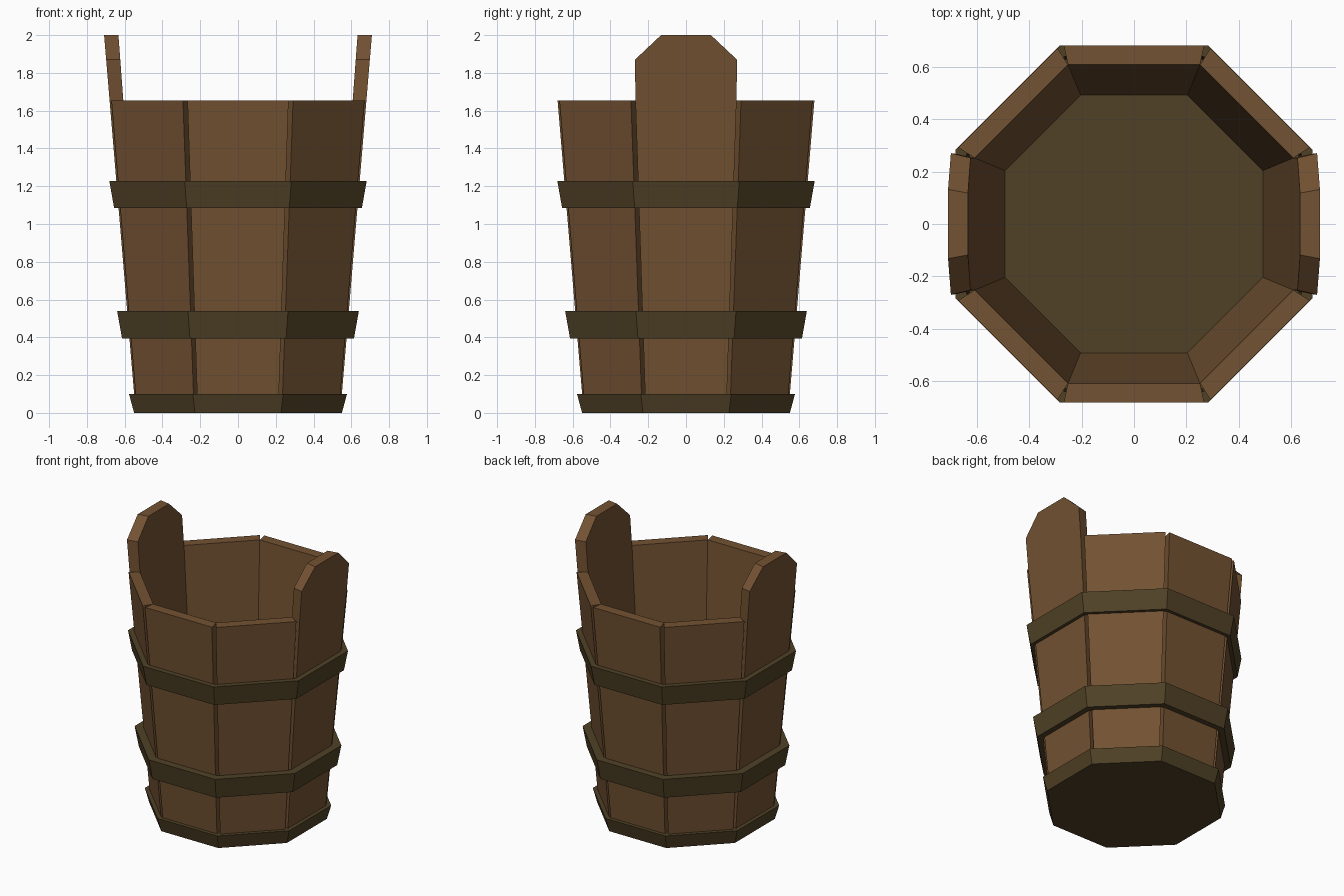
import bpy, math
from mathutils import Matrix

if "Cube" in bpy.data.objects:
    bpy.data.objects.remove(bpy.data.objects["Cube"])

T = math.tan(math.pi / 8)      # half side / apothem of an octagon
INNER = 0.893                  # inner wall as a fraction of the outer wall
Z0, Z1 = 0.1, 1.655            # stave bottom and rim heights


def material(name, rgb):
    m = bpy.data.materials.new(name)
    m.diffuse_color = (*rgb, 1)
    m.use_nodes = True
    m.node_tree.nodes["Principled BSDF"].inputs["Base Color"].default_value = m.diffuse_color
    return m


wood = material("brown wood", (0.171, 0.084, 0.032))
hoop = material("dark olive hoop", (0.080, 0.053, 0.019))


def wall(z):
    """Outer apothem of the staves at height z."""
    return 0.55 + (z - Z0) * 0.0836


def make(name, verts, faces, mat):
    me = bpy.data.meshes.new(name)
    me.from_pydata(verts, [], faces)
    me.materials.append(mat)
    ob = bpy.data.objects.new(name, me)
    bpy.context.collection.objects.link(ob)
    return ob


def octagon(apothem, z):
    r = apothem / math.cos(math.pi / 8)
    return [(r * math.cos((i + 0.5) * math.pi / 4),
             r * math.sin((i + 0.5) * math.pi / 4), z) for i in range(8)]


def stave(name, angle, profile):
    """profile: (height, outer half width, inner half width) going up the +x plank."""
    out = [(wall(z), s * wo, z) for z, wo, wi in profile for s in (-1, 1)]
    inn = [(wall(z) * INNER, s * wi, z) for z, wo, wi in profile for s in (-1, 1)]
    n = len(out)
    faces = [(0, n, n + 1, 1), (n - 2, n - 1, 2 * n - 1, 2 * n - 2)]
    for i in range(0, n - 2, 2):
        a, b, c, d = i, i + 1, i + 3, i + 2
        faces += [(a, b, c, d), (n + b, n + a, n + d, n + c),
                  (a, d, n + d, n + a), (b, n + b, n + c, c)]
    ob = make(name, out + inn, faces, wood)
    ob.data.transform(Matrix.Rotation(angle, 4, 'Z'))


# Staves: full width inside, slightly narrower outside so V grooves form
def row(z):
    return (z, wall(z) * T * 0.95, wall(z) * INNER * T)


body = [row(Z0), row(Z1)]
ears = body + [(1.87, 0.27, 0.252), (2.0, 0.132, 0.118)]
for i in range(8):
    if i % 4 == 0:
        stave("handle_stave_%d" % i, i * math.pi / 4, ears)
    else:
        stave("stave_%d" % i, i * math.pi / 4, body)

# Base: solid flared octagon, also the bucket floor
ring = [(i, (i + 1) % 8) for i in range(8)]
make("base", octagon(0.55, 0) + octagon(0.577, Z0),
     [tuple(range(7, -1, -1)), tuple(range(8, 16))] +
     [(a, b, b + 8, a + 8) for a, b in ring], hoop)

# Hoops: flared octagonal rings round the staves
for name, zb, zt, rb, rt in (("lower_hoop", 0.395, 0.54, 0.614, 0.64),
                             ("upper_hoop", 1.085, 1.227, 0.656, 0.681)):
    loops = [octagon(rb, zb), octagon(rt, zt),
             octagon(wall(zt) - 0.005, zt), octagon(wall(zb) - 0.005, zb)]
    faces = []
    for k in range(4):
        p, q = k * 8, (k + 1) % 4 * 8
        faces += [(p + a, p + b, q + b, q + a) for a, b in ring]
    make(name, sum(loops, []), faces, hoop)
